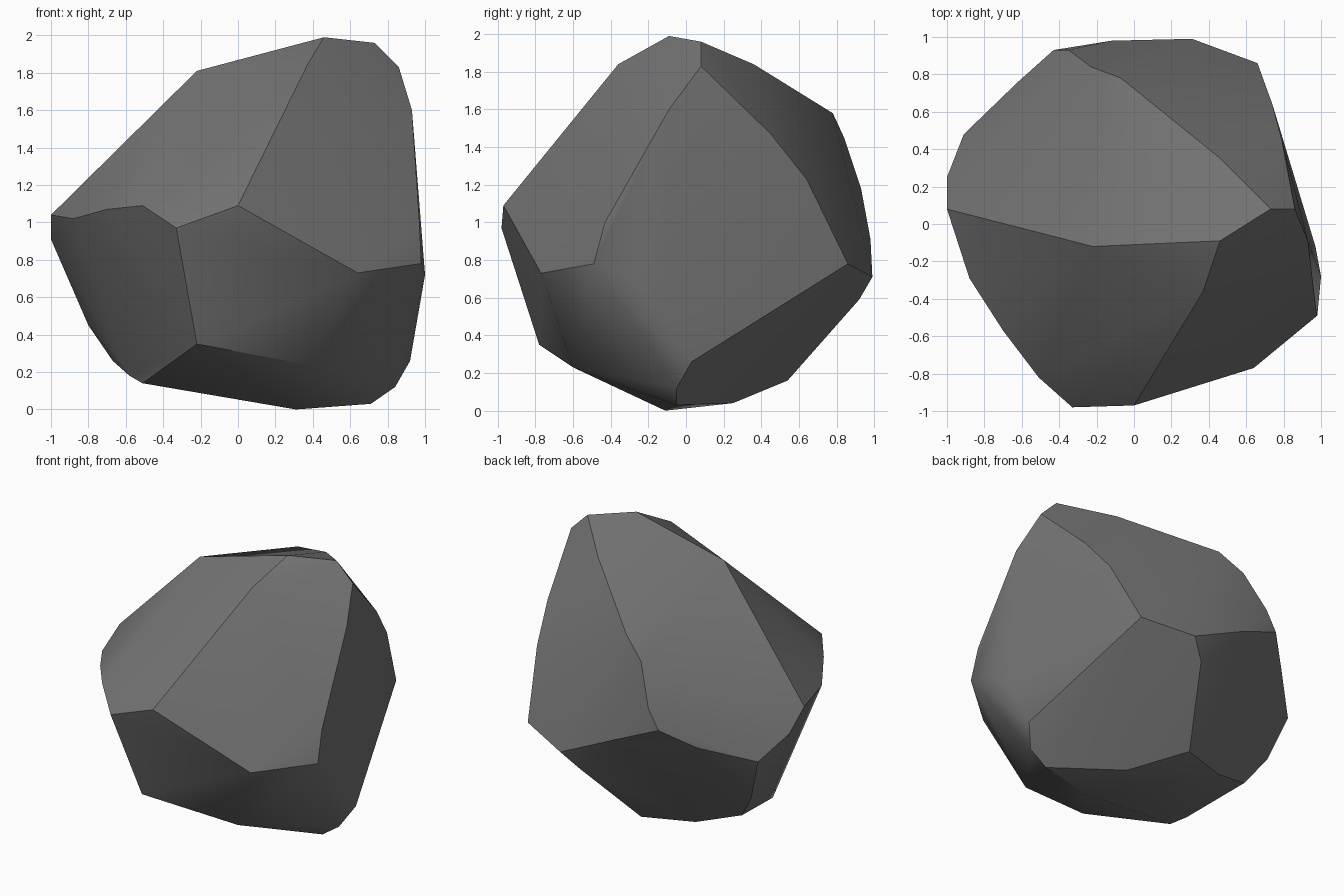
import bpy
import bmesh
import math

# Remove the default cube
default_cube = bpy.data.objects.get("Cube")
if default_cube:
    bpy.data.objects.remove(default_cube, do_unlink=True)


def make_material(name, grey):
    material = bpy.data.materials.new(name)
    material.use_nodes = True
    colour = (grey, grey, grey, 1)
    material.diffuse_color = colour
    shader = material.node_tree.nodes["Principled BSDF"]
    shader.inputs["Base Color"].default_value = colour
    shader.inputs["Roughness"].default_value = 0.9
    return material


# The boulder is a chipped convex stone, described by its main ridge lines
ridges = {
    # from the front corner up to the peak
    "front_crest": [(0, -.97, 1.09), (.19, -.7, 1.38), (.37, -.36, 1.84),
                    (.46, -.09, 1.99), (.73, .08, 1.96)],
    # from the peak down the back
    "back_crest": [(.45, .36, 1.84), (-.07, .78, 1.58), (-.23, .84, 1.45),
                   (-.35, .93, 1.18), (-.43, .93, 1.04)],
    # both borders of the steep face on the +x side
    "side_front_edge": [(.86, .08, 1.83), (.93, -.09, 1.6), (.97, -.43, 1),
                        (.98, -.49, .78), (1, -.28, .72), (.97, -.12, .58)],
    "side_back_edge": [(.79, .45, 1.47), (.74, .64, 1.23), (.66, .86, .78)],
    # overhanging rim around the front and the -x side
    "front_rim": [(.64, -.77, .73), (-.33, -.98, .97), (-.51, -.82, 1.09),
                  (-.7, -.57, 1.07), (-.88, -.29, 1.02), (-1, .08, 1.04)],
    # overhanging rim around the back
    "back_rim": [(-1, .25, .91), (-.91, .48, .77), (-.62, .76, .9),
                 (-.12, .98, .91), (.31, .99, .71), (.2, .92, .59)],
    # border of the underside
    "under_back": [(-.8, .4, .45), (-.67, .32, .26), (-.37, .42, .17),
                   (-.02, .54, .16), (.27, .25, .04)],
    "under_side": [(.71, -.05, .03), (.84, -.05, .12), (.92, .03, .26)],
    "under_front": [(.31, -.11, 0), (-.51, -.24, .14), (-.58, -.16, .18),
                    (-.22, -.78, .35), (.42, -.6, .23)],
    # swelling of the broad upper face
    "shoulder": [(-.22, -.12, 1.81)],
}


def build_stone(name, lines, material):
    """Stretch a hull over the ridge lines and merge nearly flat facets."""
    bm = bmesh.new()
    for points in lines.values():
        for point in points:
            bm.verts.new(point)
    hull = bmesh.ops.convex_hull(bm, input=bm.verts[:])
    unused = {v for v in hull["geom_interior"] + hull["geom_unused"]
              if isinstance(v, bmesh.types.BMVert)}
    bmesh.ops.delete(bm, geom=list(unused), context="VERTS")
    bmesh.ops.dissolve_limit(bm, angle_limit=math.radians(3),
                             verts=bm.verts[:], edges=bm.edges[:])
    bmesh.ops.recalc_face_normals(bm, faces=bm.faces[:])
    mesh = bpy.data.meshes.new(name)
    bm.to_mesh(mesh)
    bm.free()
    mesh.materials.append(material)
    stone = bpy.data.objects.new(name, mesh)
    bpy.context.collection.objects.link(stone)
    return stone


boulder = build_stone("boulder", ridges, make_material("stone_grey", .17))

# Soft facets with crisp ridges
bpy.ops.object.select_all(action="DESELECT")
boulder.select_set(True)
bpy.context.view_layer.objects.active = boulder
bpy.ops.object.shade_smooth_by_angle(angle=math.radians(30))
